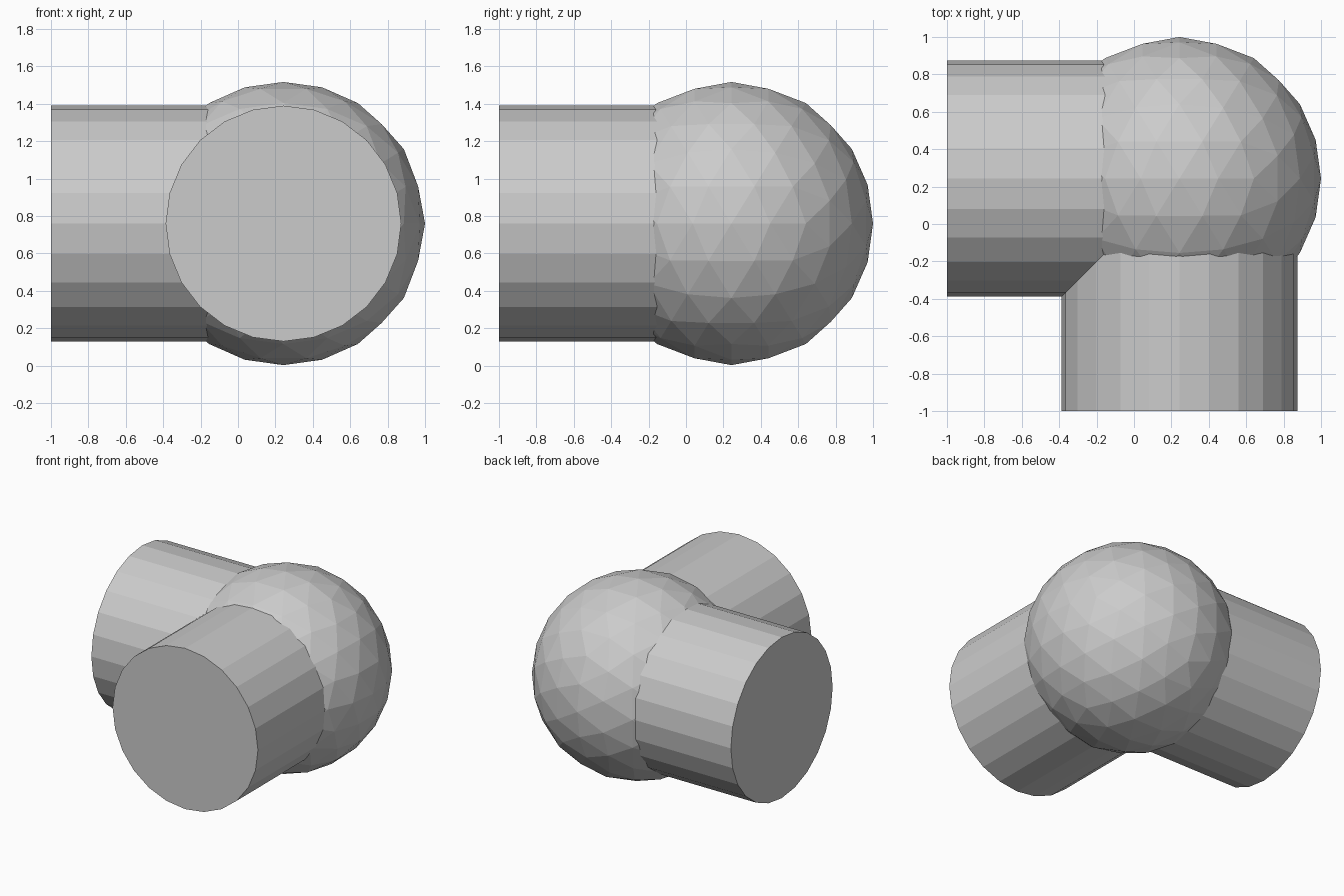
import bpy, bmesh, math
from mathutils import Vector, Matrix

if "Cube" in bpy.data.objects:
    bpy.data.objects.remove(bpy.data.objects["Cube"])

CENTRE = Vector((0.243, 0.243, 0.76))
BALL_R, PIPE_R, SIDES = 0.757, 0.63, 24


def make_object(name, bm):
    bmesh.ops.recalc_face_normals(bm, faces=bm.faces)
    mesh = bpy.data.meshes.new(name)
    bm.to_mesh(mesh)
    bm.free()
    obj = bpy.data.objects.new(name, mesh)
    bpy.context.collection.objects.link(obj)
    return obj


# Faceted ball: icosahedron with edges square to the axes, split twice
def ball(name):
    bm = bmesh.new()
    phi = (1 + math.sqrt(5)) / 2
    for a in (-1, 1):
        for b in (-phi, phi):
            for co in ((a, 0, b), (0, b, a), (b, a, 0)):
                bm.verts.new(co)
    bmesh.ops.convex_hull(bm, input=bm.verts)
    for step in range(3):
        if step:
            bmesh.ops.subdivide_edges(bm, edges=bm.edges[:], cuts=1, use_grid_fill=True)
        for v in bm.verts:
            v.co = v.co.normalized()
    for v in bm.verts:
        v.co = CENTRE + v.co * BALL_R
    return make_object(name, bm)


# Straight pipe running from the ball centre to coordinate -1 on one axis
def pipe(name, axis):
    length = 1 + CENTRE.x
    direction = Vector((0, 0, 0))
    direction[axis] = -1
    turn = Matrix.Rotation(math.pi / 2, 4, 'Y' if axis == 0 else 'X')
    bm = bmesh.new()
    bmesh.ops.create_cone(bm, cap_ends=True, segments=SIDES, radius1=PIPE_R,
                          radius2=PIPE_R, depth=length,
                          matrix=Matrix.Translation(CENTRE + direction * length / 2) @ turn)
    return make_object(name, bm)


# Join the two pipes to the ball as one solid elbow
elbow = ball("elbow_joint")
bpy.context.view_layer.objects.active = elbow
for axis, name in enumerate(("left_pipe", "front_pipe")):
    part = pipe(name, axis)
    mod = elbow.modifiers.new(name, 'BOOLEAN')
    mod.operation = 'UNION'
    mod.solver = 'EXACT'
    mod.object = part
    bpy.ops.object.modifier_apply(modifier=mod.name)
    bpy.data.objects.remove(part)
